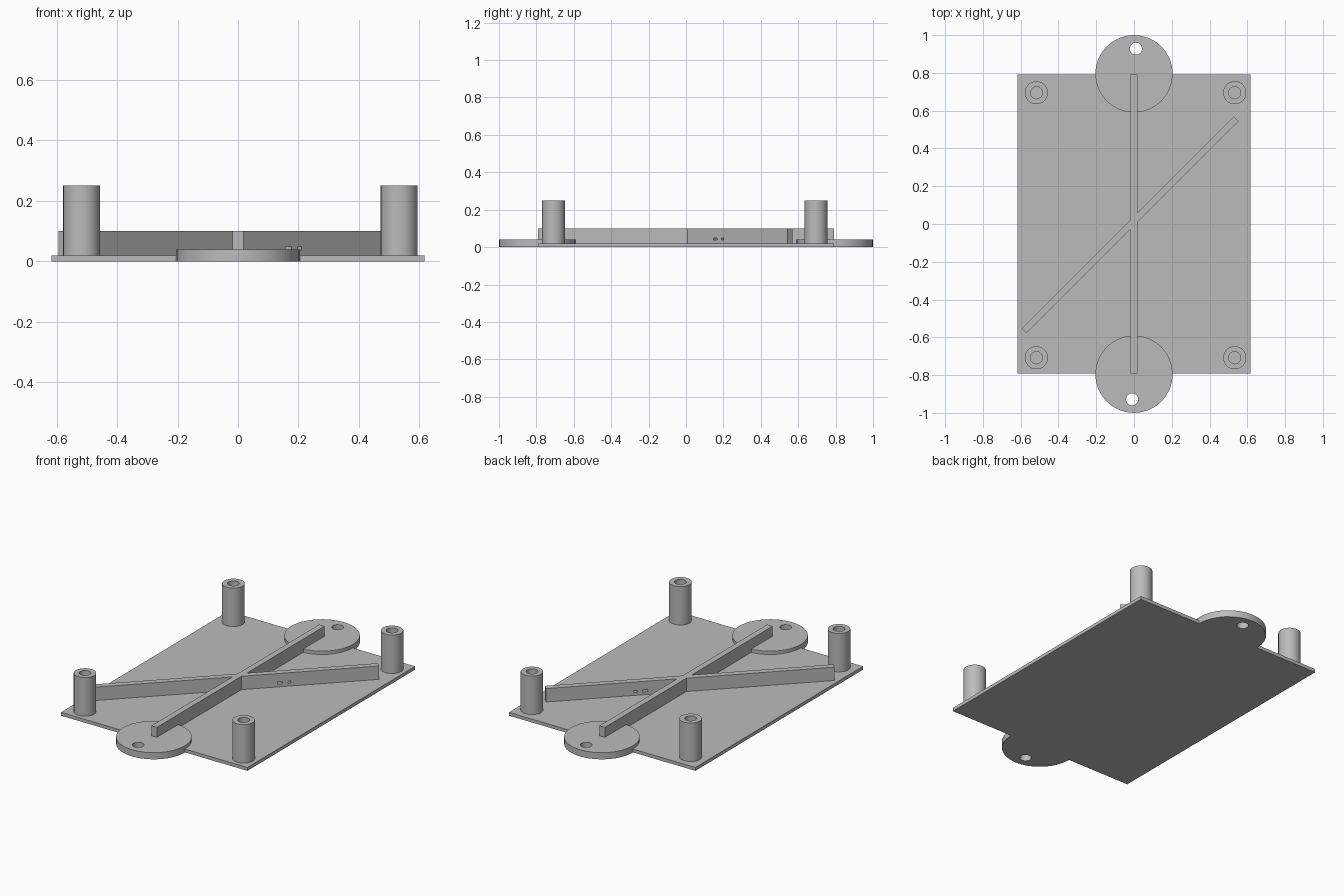
import bpy
import math

default = bpy.data.objects.get("Cube")
if default:
    bpy.data.objects.remove(default, do_unlink=True)

grey = bpy.data.materials.new("light grey plastic")
grey.use_nodes = True
colour = (0.5, 0.5, 0.5, 1)
grey.diffuse_color = colour
grey.node_tree.nodes["Principled BSDF"].inputs["Base Color"].default_value = colour


def finish(obj, name):
    obj.name = name
    obj.data.materials.append(grey)
    return obj


def box(name, x, y, z0, z1, length_x, length_y, angle=0):
    bpy.ops.mesh.primitive_cube_add(size=1, location=(x, y, (z0 + z1) / 2),
                                    rotation=(0, 0, angle))
    obj = bpy.context.object
    obj.scale = (length_x, length_y, z1 - z0)
    bpy.ops.object.transform_apply(location=False, rotation=False, scale=True)
    return finish(obj, name)


def cylinder(name, x, y, z0, z1, radius, sides=32):
    bpy.ops.mesh.primitive_cylinder_add(vertices=sides, radius=radius, depth=z1 - z0,
                                        location=(x, y, (z0 + z1) / 2))
    return finish(bpy.context.object, name)


def boolean(obj, other, operation):
    mod = obj.modifiers.new(operation.lower(), "BOOLEAN")
    mod.operation = operation
    mod.solver = "EXACT"
    mod.object = other
    bpy.context.view_layer.objects.active = obj
    bpy.ops.object.modifier_apply(modifier=mod.name)
    bpy.data.objects.remove(other, do_unlink=True)


def smooth(obj):
    bpy.ops.object.select_all(action="DESELECT")
    obj.select_set(True)
    bpy.context.view_layer.objects.active = obj
    bpy.ops.object.shade_smooth_by_angle(angle=math.radians(30))


BASE = 0.02

# Base plate
box("base_plate", 0, 0, 0, BASE, 1.234, 1.585)

# Round mounting tabs with screw holes
for side, label in ((1, "back"), (-1, "front")):
    tab = cylinder(label + "_mounting_tab", 0, side * 0.795, 0, 0.04, 0.205)
    hole = cylinder("hole_cutter", side * 0.01, side * 0.928, -0.1, 0.1, 0.032)
    boolean(tab, hole, "DIFFERENCE")
    smooth(tab)

# Hollow corner posts
for x, x_label in ((0.533, "left"), (-0.517, "right")):
    for y, y_label in ((0.695, "back"), (-0.708, "front")):
        post = cylinder(f"{y_label}_{x_label}_post", x, y, 0.01, 0.25, 0.061)
        bore = cylinder("bore_cutter", x, y, BASE, 0.4, 0.032)
        boolean(post, bore, "DIFFERENCE")
        smooth(post)

# Crossed stiffening ribs, the diagonal one pierced by two small slots
ribs = box("crossed_ribs", 0, 0, BASE, 0.1, 0.036, 1.585)
diagonal = box("diagonal_rib", -0.02, -0.005, BASE, 0.1, 1.587, 0.036, math.pi / 4)
for along, width in ((0.247, 0.028), (0.3, 0.016)):
    offset = along * math.sqrt(0.5)
    slot = box("slot_cutter", offset - 0.02, offset - 0.005, 0.037, 0.049,
               width, 0.1, math.pi / 4)
    boolean(diagonal, slot, "DIFFERENCE")
boolean(ribs, diagonal, "UNION")
